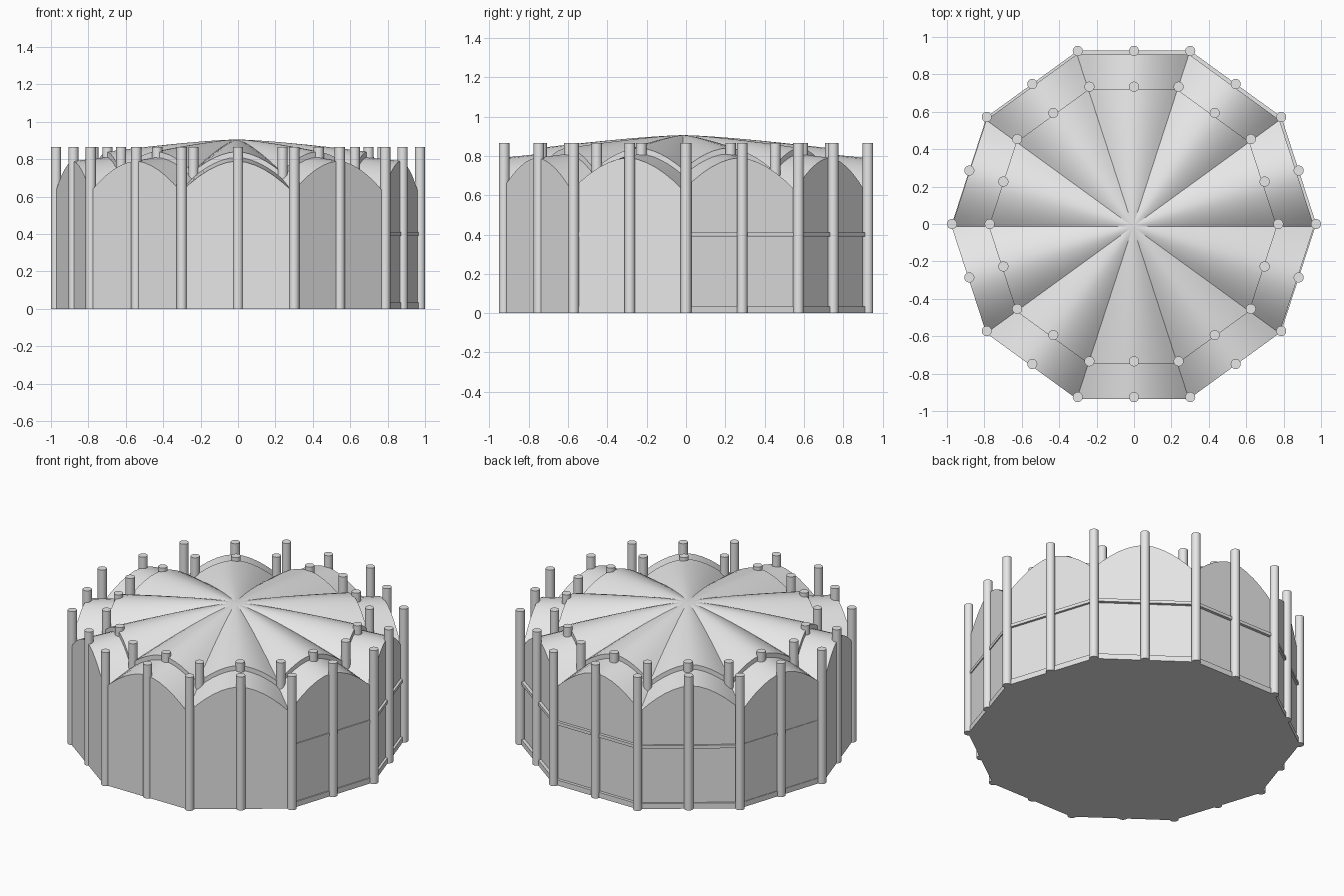
import bpy, bmesh, math
from mathutils import Vector

cube = bpy.data.objects.get("Cube")
if cube:
    bpy.data.objects.remove(cube, do_unlink=True)

SIDES, SEG = 10, 12
HALF = math.pi / SIDES

grey = bpy.data.materials.new("light_grey")
grey.use_nodes = True
colour = (0.8, 0.8, 0.8, 1)
grey.diffuse_color = colour
grey.node_tree.nodes["Principled BSDF"].inputs["Base Color"].default_value = colour


def finish(name, bm, angle=30):
    bmesh.ops.recalc_face_normals(bm, faces=bm.faces)
    mesh = bpy.data.meshes.new(name)
    bm.to_mesh(mesh)
    bm.free()
    mesh.materials.append(grey)
    obj = bpy.data.objects.new(name, mesh)
    bpy.context.collection.objects.link(obj)
    bpy.ops.object.select_all(action="DESELECT")
    obj.select_set(True)
    bpy.context.view_layer.objects.active = obj
    bpy.ops.object.shade_smooth_by_angle(angle=math.radians(angle))
    return obj


def corner(radius, i, z=0):
    a = 2 * HALF * i
    return Vector((radius * math.cos(a), radius * math.sin(a), z))


def ring(bm, radius, valley, crest, seg=SEG):
    """Loop on a decagon whose height arches from valley to crest on each side."""
    loop = []
    for i in range(SIDES):
        for k in range(seg):
            p = corner(radius, i).lerp(corner(radius, i + 1), k / seg)
            u = abs(2 * k / seg - 1)
            p.z = crest - (crest - valley) * u ** 1.8
            loop.append(bm.verts.new(p))
    return loop


def bridge(bm, a, b):
    n = len(a)
    for i in range(n):
        j = (i + 1) % n
        bm.faces.new((a[i], a[j], b[j], b[i]))


# Tent skin: floor, walls, outer scalloped roof, small step, inner roof
OUTER, INNER, TOP = 0.969, 0.77, 0.906
bm = bmesh.new()
loops = [ring(bm, OUTER, 0, 0)]
for t in (0, 0.33, 0.67, 1):
    r = OUTER + (INNER - OUTER) * t
    loops.append(ring(bm, r, 0.625 + 0.075 * t, 0.79 + 0.02 * t))
for t in (1, 0.85, 0.7, 0.55, 0.4, 0.25, 0.12):
    fall = t ** 1.35
    loops.append(ring(bm, INNER * t, TOP - 0.175 * fall, TOP - 0.066 * fall))
for a, b in zip(loops, loops[1:]):
    bridge(bm, a, b)
apex = bm.verts.new((0, 0, TOP))
last = loops[-1]
for i in range(len(last)):
    bm.faces.new((last[i], last[(i + 1) % len(last)], apex))
bm.faces.new(loops[0])
skin = finish("tent_skin", bm)
skin.location = (-0.006, -0.014, 0)


# Horizontal frame rails around the wall
def rail(name, z0, z1):
    bm = bmesh.new()
    out, inn = 0.974, 0.94
    rings = [ring(bm, r, z, z, 1) for r, z in ((out, z0), (out, z1), (inn, z1), (inn, z0))]
    for k in range(4):
        bridge(bm, rings[k], rings[(k + 1) % 4])
    finish(name, bm)


rail("bottom_rail", 0, 0.035)
rail("middle_rail", 0.39, 0.41)


# Posts at every corner and side middle of both rings
def posts(name, radius, height=0.865, thick=0.027):
    bm = bmesh.new()
    for i in range(SIDES):
        for p in (corner(radius, i), corner(radius, i).lerp(corner(radius, i + 1), 0.5)):
            made = bmesh.ops.create_cone(bm, cap_ends=True, segments=20, radius1=thick,
                                         radius2=thick, depth=height)
            bmesh.ops.translate(bm, verts=made["verts"], vec=p + Vector((0, 0, height / 2)))
    finish(name, bm)


posts("outer_posts", 0.973)
posts("inner_posts", 0.772)
